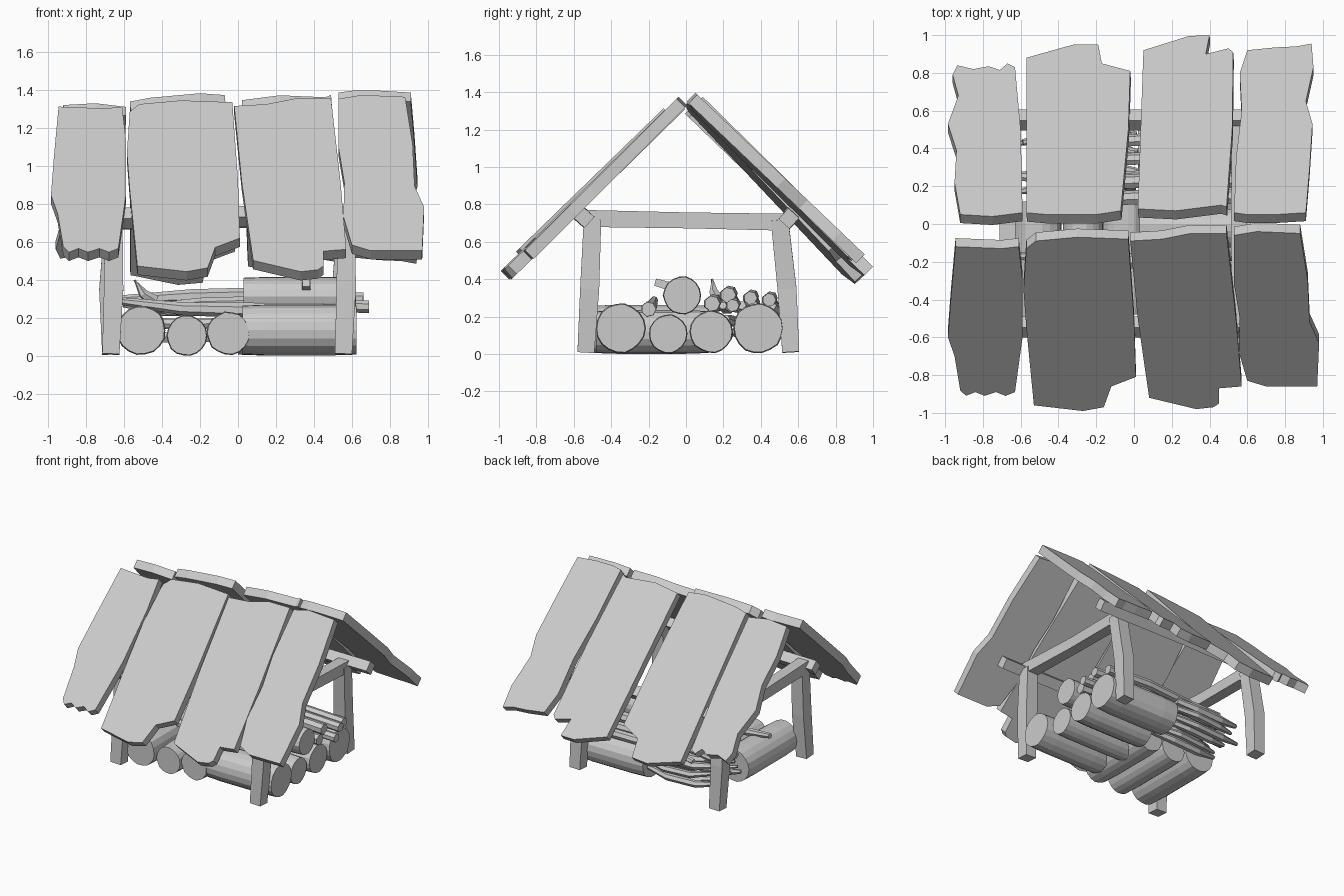
import bpy, bmesh, math, random
from mathutils import Vector

if "Cube" in bpy.data.objects:
    bpy.data.objects.remove(bpy.data.objects["Cube"])

random.seed(4)


def finish(name, bm):
    bmesh.ops.recalc_face_normals(bm, faces=bm.faces)
    me = bpy.data.meshes.new(name)
    bm.to_mesh(me)
    bm.free()
    ob = bpy.data.objects.new(name, me)
    bpy.context.collection.objects.link(ob)
    return ob


def sweep(name, pts, radii, sides, twist=0.0, wobble=0.0):
    """Capped tube through pts, one radius per point."""
    bm = bmesh.new()
    pts = [Vector(p) for p in pts]
    noise = [1 + random.uniform(-wobble, wobble) for _ in range(sides)]
    rings = []
    for i, p in enumerate(pts):
        d = (pts[min(i + 1, len(pts) - 1)] - pts[max(i - 1, 0)]).normalized()
        ref = Vector((0, 1, 0)) if abs(d.z) > 0.8 else Vector((0, 0, 1))
        u = ref.cross(d).normalized()
        v = d.cross(u)
        ring = []
        for k in range(sides):
            a = twist + 2 * math.pi * k / sides
            ring.append(bm.verts.new(p + radii[i] * noise[k] * (u * math.cos(a) + v * math.sin(a))))
        rings.append(ring)
    for a, b in zip(rings, rings[1:]):
        for k in range(sides):
            n = (k + 1) % sides
            bm.faces.new((a[k], a[n], b[n], b[k]))
    bm.faces.new(rings[0])
    bm.faces.new(rings[-1])
    return finish(name, bm)


def log(name, a, b, r):
    """Slightly barrelled log."""
    a, b = Vector(a), Vector(b)
    pts = [a, a.lerp(b, .2), a.lerp(b, .8), b]
    return sweep(name, pts, [r * .96, r, r, r * .96], 18, 0, .025)


def plank(name, side, c, slope, outline, tilt=0.0, t=0.065):
    """Ragged board: plan outline (x, distance from ridge) laid on the roof slope."""
    bm = bmesh.new()
    n = Vector((-tilt, side * slope, 1)).normalized() * t
    top = [Vector((x, side * y, c - slope * y + tilt * x)) for x, y in outline]
    a = [bm.verts.new(p) for p in top]
    b = [bm.verts.new(p - n) for p in top]
    bm.faces.new(a)
    bm.faces.new(b[::-1])
    for i in range(len(a)):
        j = (i + 1) % len(a)
        bm.faces.new((a[i], b[i], b[j], a[j]))
    finish(name, bm)


# Front roof boards
plank("front_board_1", -1, 1.43, 0.97, [
    (-.945, .12), (-.97, .4), (-.985, .6), (-.95, .7), (-.92, .88), (-.89, .91), (-.84, .89), (-.79, .91),
    (-.73, .89), (-.68, .91), (-.63, .89), (-.59, .6), (-.59, .3), (-.61, .12), (-.7, .13)])
plank("front_board_2", -1, 1.415, 0.98, [
    (-.57, .13), (-.585, .35), (-.57, .55), (-.53, .96), (-.27, .99), (-.16, .97), (-.12, .86), (.01, .81),
    (0, .5), (-.03, .08), (-.3, .07), (-.52, .09)])
plank("front_board_3", -1, 1.405, 0.98, [
    (-.02, .09), (.02, .5), (.08, .92), (.33, .98), (.42, .97), (.45, .95), (.45, .87), (.57, .86),
    (.54, .5), (.49, .05), (.3, .05), (.15, .08)])
plank("front_board_4", -1, 1.415, 1.0, [
    (.53, .06), (.53, .32), (.56, .5), (.555, .68), (.6, .83), (.7, .86), (.97, .86), (.98, .63),
    (.93, .52), (.92, .3), (.88, .05), (.65, .04)])
# Back roof boards
plank("back_board_1", 1, 1.37, 0.965, [
    (-.92, .05), (-.95, .22), (-.94, .39), (-.985, .53), (-.93, .68), (-.96, .79), (-.935, .84), (-.85, .82),
    (-.77, .835), (-.71, .815), (-.67, .85), (-.63, .83), (-.6, .5), (-.59, .06), (-.75, .04)])
plank("back_board_2", 1, 1.455, 1.06, [
    (-.57, .06), (-.57, .88), (-.32, .95), (-.19, .95), (-.17, .85), (-.02, .81), (-.03, .5), (-.07, .07),
    (-.2, .05), (-.46, .05)], .09)
plank("back_board_3", 1, 1.425, 0.99, [
    (.02, .08), (.05, .92), (.29, .995), (.4, 1.0), (.38, .9), (.5, .93), (.525, .91), (.52, .5),
    (.49, .09), (.46, .1), (.22, .07)], .08)
plank("back_board_4", 1, 1.445, 0.955, [
    (.53, .06), (.54, .35), (.57, .6), (.56, .8), (.6, .92), (.75, .935), (.86, .94), (.94, .955),
    (.95, .83), (.91, .65), (.945, .53), (.93, .3), (.91, .06), (.75, .05), (.6, .05)])

# Posts, cross beams and roof rails
Q = math.pi / 4
for sx, x in (("left", -.67), ("right", .555)):
    for sy, s in (("front", -1), ("back", 1)):
        y = .535 if s < 0 else .56
        lean = .015 if s < 0 else -.01
        sweep(f"{sy}_{sx}_post", [(x, s * y, .01), (x + lean, s * (y - .02), .35), (x + .015, s * .5, .72)],
              [.064, .072, .066], 4, Q)
    sweep(f"{sx}_cross_beam", [(x + .01, -.53, .725), (x, 0, .715), (x + .01, .54, .705)],
          [.064, .06, .064], 4, Q)
for sy, y, z in (("front", -.545, .735), ("back", .55, .73)):
    sweep(f"{sy}_roof_rail", [(-.76, y, z - .01), (0, y, z), (.78, y, z - .005)], [.055] * 3, 4, 0.05)

# Logs lying along x on the right
for i, (y, z, r, x0, x1) in enumerate([(-.35, .137, .133, .025, .625), (-.095, .108, .104, .0, .6),
                                       (.135, .12, .114, .03, .61), (.385, .138, .135, .02, .62)]):
    log(f"right_log_{i + 1}", (x0, y, z), (x1, y, z), r)
log("top_log", (.03, -.02, .315), (.62, -.02, .315), .102)
sweep("top_log_stub", [(.36, -.08, .36), (.36, -.165, .385)], [.034, .027], 4, Q)

# Logs lying along y on the left
for i, (x, z, r) in enumerate([(-.51, .137, .13), (-.27, .108, .107), (-.05, .12, .114)]):
    log(f"left_log_{i + 1}", (x, -.5 + .01 * i, z), (x, .12, z), r)

# Long branches over the logs
for i, (y, z, r, x0, x1) in enumerate([(.14, .27, .042, -.5, .62), (.225, .315, .042, -.62, .6),
                                       (.345, .3, .036, -.5, .66), (.445, .29, .036, -.4, .62),
                                       (.25, .26, .034, -.55, .69)]):
    sweep(f"branch_{i + 1}", [(x0, y + .03, z - .02), (x0 * .4, y - .01, z), (.25, y + .01, z + .01), (x1, y, z)],
          [r * .6, r * .9, r, r], 7)
sweep("branch_tip", [(-.44, .17, .29), (-.5, .15, .33), (-.545, .14, .4)], [.035, .026, .006], 6)
sweep("small_branch", [(-.62, -.17, .29), (-.3, -.19, .25), (.05, -.2, .24), (.45, -.2, .24)],
      [.02, .035, .042, .04], 7)

# Curved twig bundle at the back left
for i in range(12):
    y = .2 + .085 * (i % 4) + random.uniform(-.015, .015)
    z = .1 + .07 * (i // 4)
    r = random.uniform(.022, .034)
    x0, x1 = -.6 + random.uniform(-.02, .1), random.uniform(-.06, .02)
    bow = random.uniform(.02, .05)
    sweep(f"twig_{i + 1}", [(x0, y - bow, z + .03), (x0 * .7, y + bow * .5, z), (x0 * .3, y + bow, z), (x1, y, z + .02)],
          [r * .5, r, r, r * .8], 6)
